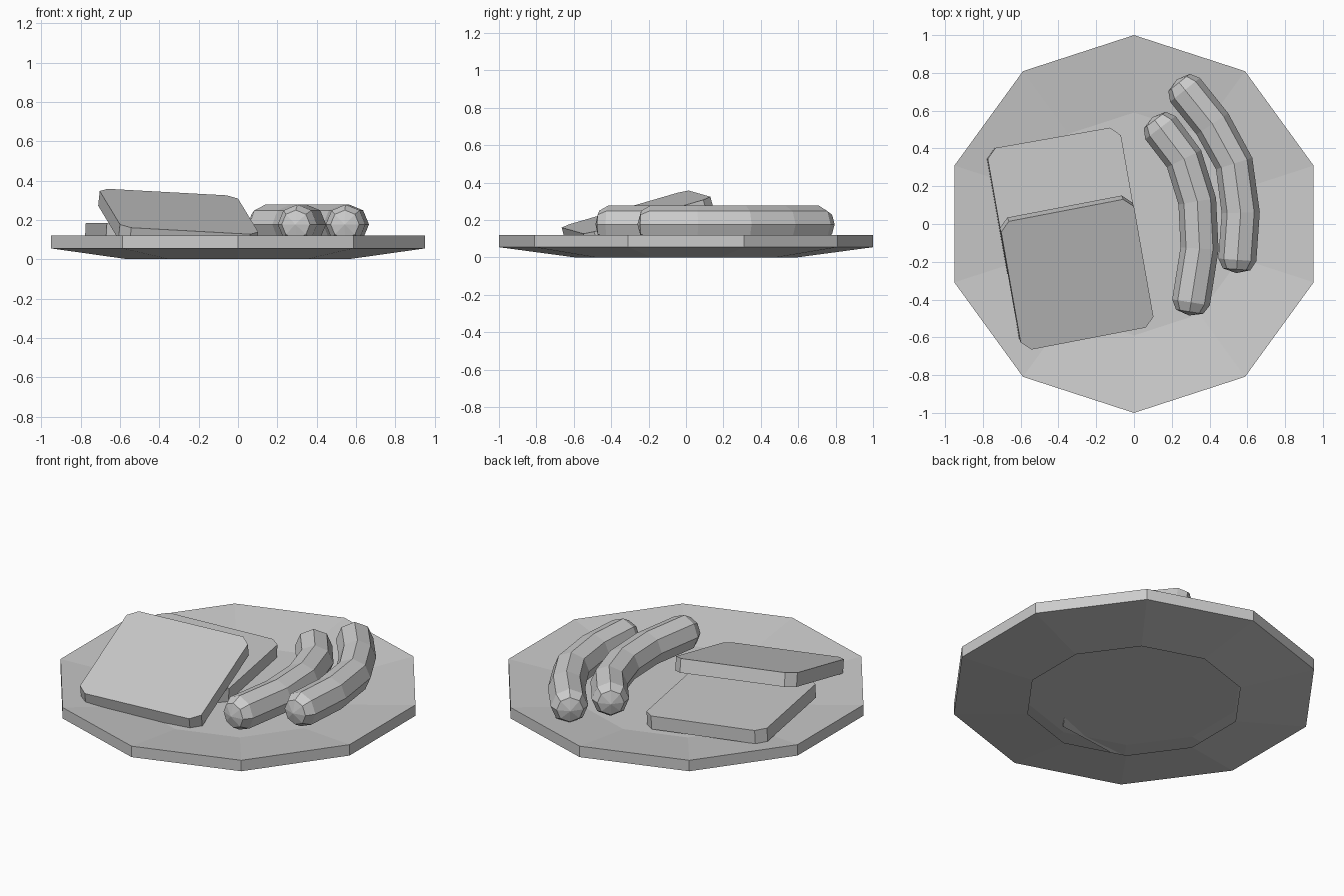
import bpy, bmesh
from math import pi, cos, sin, radians
from mathutils import Vector, Matrix

if "Cube" in bpy.data.objects:
    bpy.data.objects.remove(bpy.data.objects["Cube"])


def finish(bm, name):
    bmesh.ops.recalc_face_normals(bm, faces=bm.faces)
    mesh = bpy.data.meshes.new(name)
    bm.to_mesh(mesh)
    bm.free()
    obj = bpy.data.objects.new(name, mesh)
    bpy.context.collection.objects.link(obj)
    return obj


def bridge(bm, rings):
    for a, b in zip(rings, rings[1:]):
        n = len(a)
        for i in range(n):
            j = (i + 1) % n
            bm.faces.new((a[i], a[j], b[j], b[i]))


# Ten-sided plate with sunken floor, open underneath
def plate():
    bm = bmesh.new()
    rings = []
    for r, z in ((0.59, 0), (1, 0.055), (1, 0.12), (0.59, 0.065)):
        rings.append([bm.verts.new((r * cos(pi / 2 + i * pi / 5), r * sin(pi / 2 + i * pi / 5), z))
                      for i in range(10)])
    bridge(bm, rings)
    bm.faces.new(rings[-1])
    finish(bm, "plate")


# Square slice with clipped corners
def toast(name, loc, pitch, size=0.717, thick=0.078, cut=0.05):
    bm = bmesh.new()
    h, k = size / 2, size / 2 - cut
    outline = [(h, -k), (h, k), (k, h), (-k, h), (-h, k), (-h, -k), (-k, -h), (k, -h)]
    rings = [[bm.verts.new((x, y, z)) for x, y in outline] for z in (-thick / 2, thick / 2)]
    bridge(bm, rings)
    for ring in rings:
        bm.faces.new(ring)
    obj = finish(bm, name)
    obj.matrix_world = (Matrix.Translation(loc) @ Matrix.Rotation(radians(10), 4, 'Z')
                        @ Matrix.Rotation(radians(pitch), 4, 'X')
                        @ Matrix.Rotation(radians(3.2), 4, 'Y'))


# Bent eight-sided tube with domed ends
def sausage(name, path, r=0.101, z=0.177):
    pts = [Vector((x, y, z)) for x, y in path]
    start = (pts[0] - pts[1]).normalized()
    end = (pts[-1] - pts[-2]).normalized()
    stations = [(pts[0] + start * 0.05, -start, 0.72 * r)]
    for i, p in enumerate(pts):
        a, b = pts[max(i - 1, 0)], pts[min(i + 1, len(pts) - 1)]
        stations.append((p, (b - a).normalized(), r))
    stations.append((pts[-1] + end * 0.05, end, 0.72 * r))
    bm = bmesh.new()
    rings = []
    for p, t, rad in stations:
        side = t.cross(Vector((0, 0, 1)))
        rings.append([bm.verts.new(p + side * rad * cos(k * pi / 4) + Vector((0, 0, rad * sin(k * pi / 4))))
                      for k in range(8)])
    bridge(bm, rings)
    for ring, tip in ((rings[0], pts[0] + start * 0.07), (rings[-1], pts[-1] + end * 0.07)):
        v = bm.verts.new(tip)
        for k in range(8):
            bm.faces.new((ring[k], ring[(k + 1) % 8], v))
    finish(bm, name)


plate()
toast("toast_lower", (-0.37, 0.103, 0.125), 0)
toast("toast_upper", (-0.304, -0.257, 0.205), 16)
sausage("sausage_outer", [(0.27, 0.71), (0.415, 0.53), (0.53, 0.32), (0.565, 0.06), (0.547, -0.19)])
sausage("sausage_inner", [(0.14, 0.51), (0.265, 0.345), (0.335, 0.12), (0.347, -0.13), (0.302, -0.415)])
